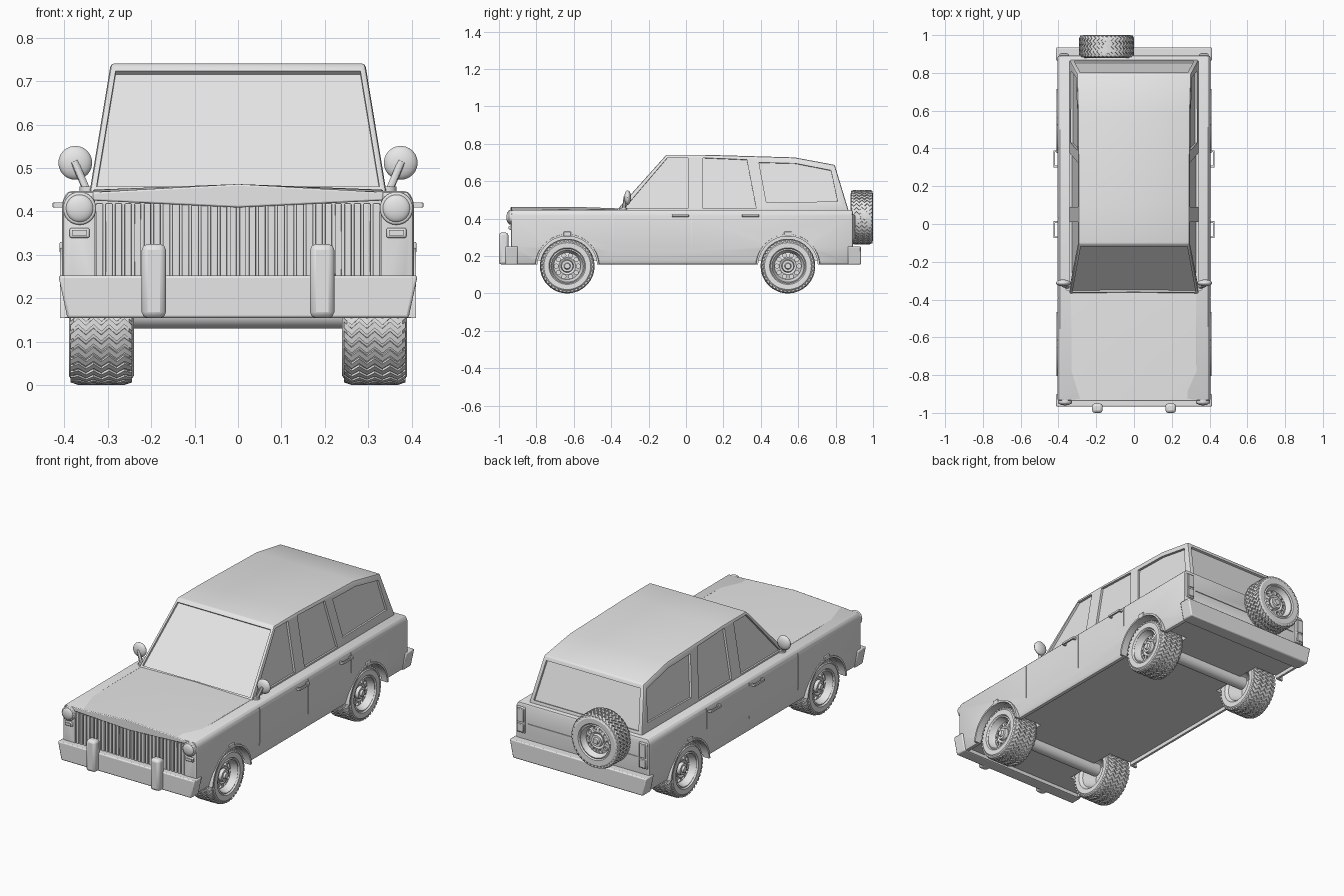
import bpy, bmesh
from math import sin, cos, pi, radians
from mathutils import Vector, Matrix

if "Cube" in bpy.data.objects:
    bpy.data.objects.remove(bpy.data.objects["Cube"])

paint = bpy.data.materials.new("plain_grey")
paint.use_nodes = True
GREY = (0.8, 0.8, 0.8, 1)
paint.diffuse_color = GREY
paint.node_tree.nodes["Principled BSDF"].inputs["Base Color"].default_value = GREY
parts = []


def finish(name, bm, bevel=0.0):
    bmesh.ops.remove_doubles(bm, verts=bm.verts, dist=1e-5)
    bmesh.ops.recalc_face_normals(bm, faces=bm.faces)
    mesh = bpy.data.meshes.new(name)
    bm.to_mesh(mesh)
    bm.free()
    mesh.materials.append(paint)
    ob = bpy.data.objects.new(name, mesh)
    bpy.context.collection.objects.link(ob)
    parts.append(ob)
    if bevel:
        mod = ob.modifiers.new("soft_edges", 'BEVEL')
        mod.width, mod.segments, mod.limit_method = bevel, 2, 'ANGLE'
    return ob


def add_loft(bm, rings, loop=False):
    """Skin closed rings of points, either capped or joined end to end."""
    vs = [[bm.verts.new(p) for p in r] for r in rings]
    n = len(rings[0])
    for i in range(len(vs) - (not loop)):
        a, b = vs[i], vs[(i + 1) % len(vs)]
        for j in range(n):
            k = (j + 1) % n
            bm.faces.new((a[j], a[k], b[k], b[j]))
    if not loop:
        bm.faces.new(vs[0])
        bm.faces.new(vs[-1])


def loft(name, rings, loop=False, bevel=0.0):
    bm = bmesh.new()
    add_loft(bm, rings, loop)
    return finish(name, bm, bevel)


def box(name, x, y, z, bevel=0.0):
    return loft(name, [[(x[0], y[0], h), (x[1], y[0], h), (x[1], y[1], h), (x[0], y[1], h)]
                       for h in z], bevel=bevel)


def rod(name, p, q, r, sides=24, bevel=0.0):
    p, q = Vector(p), Vector(q)
    bm = bmesh.new()
    m = Matrix.Translation((p + q) / 2) @ (q - p).to_track_quat('Z', 'Y').to_matrix().to_4x4()
    bmesh.ops.create_cone(bm, cap_ends=True, segments=sides, radius1=r, radius2=r,
                          depth=(q - p).length, matrix=m)
    return finish(name, bm, bevel)


def ball(name, centre, size):
    bm = bmesh.new()
    bmesh.ops.create_uvsphere(bm, u_segments=24, v_segments=12, radius=1,
                              matrix=Matrix.Translation(centre) @ Matrix.Diagonal((*size, 1)))
    return finish(name, bm)


def lathe(name, profile, steps=48):
    return loft(name, [[(x, r * cos(a), r * sin(a)) for x, r in profile]
                       for a in (2 * pi * i / steps for i in range(steps))], loop=True)


def cut(ob, cutters):
    for c in cutters:
        mod = ob.modifiers.new("cut", 'BOOLEAN')
        mod.object, mod.operation, mod.solver = c, 'DIFFERENCE', 'EXACT'
    bpy.context.view_layer.objects.active = ob
    for mod in list(ob.modifiers):
        bpy.ops.object.modifier_apply(modifier=mod.name)
    for c in cutters:
        parts.remove(c)
        bpy.data.objects.remove(c)


def pane_cutter(points, normal, depth=0.012):
    n = Vector(normal).normalized()
    return loft("pane_cutter", [[Vector(p) + n * d for p in points] for d in (-depth, 0.05)])


AXLES = (-0.635, 0.545)
HUB_Z = 0.146

# Lower body: one section along the length
half = [(0.388, 0.155), (0.405, 0.25), (0.405, 0.425), (0.392, 0.447)]
section = half + [(-x, z) for x, z in reversed(half)]
body = loft("body", [[(x, y, z) for x, z in section] for y in (-0.935, 0.892)], bevel=0.01)
tools = [box("floor_cutter", (-0.37, 0.37), (-0.9, 0.86), (0.1, 0.175)),
         box("grille_cutter", (-0.33, 0.33), (-1, -0.918), (0.2, 0.425)),
         box("tailgate_seam", (-0.33, 0.33), (0.888, 1), (0.338, 0.342))]
for s in (1, -1):
    for y in AXLES:
        tools.append(rod("arch_cutter", (s * 0.235, y, HUB_Z), (s * 0.5, y, HUB_Z), 0.163, 32))
    for y in (-0.39, 0.03, 0.4):
        tools.append(box("door_seam", sorted((s * 0.4, s * 0.5)), (y - 0.002, y + 0.002),
                         (0.1 if y < 0.2 else 0.32, 0.5)))
cut(body, tools)

# Bonnet with a raised centre and a dipped front edge
rings = []
for y, edge, crown, low, dip in ((-0.937, 0.444, 0.463, 0.425, 0.409),
                                 (-0.6, 0.45, 0.463, 0.43, 0.42), (-0.35, 0.449, 0.454, 0.43, 0.42)):
    rings.append([(0.335, y, low), (0.335, y, edge), (0, y, crown),
                  (-0.335, y, edge), (-0.335, y, low), (0, y, dip)])
loft("bonnet", rings, bevel=0.004)


# Cabin, leaning inwards towards the roof
def side_x(z):
    return 0.342 - (z - 0.445) * 0.165


outline = [(-0.375, 0.44), (-0.105, 0.741), (0.1, 0.741), (0.58, 0.727), (0.795, 0.687), (0.87, 0.44)]
cabin = loft("cabin", [[(s * side_x(z), y, z) for y, z in outline] for s in (1, -1)], bevel=0.008)
side_windows = [
    [(-0.33, 0.455), (-0.1, 0.725), (0.01, 0.725), (0.01, 0.455)],
    [(0.09, 0.455), (0.09, 0.725), (0.325, 0.715), (0.375, 0.455)],
    [(0.43, 0.485), (0.39, 0.7), (0.585, 0.695), (0.775, 0.658), (0.81, 0.492)]]
tools = []
for s in (1, -1):
    for win in side_windows:
        tools.append(pane_cutter([(s * side_x(z), y, z) for y, z in win], (s, 0, 0.165)))


def end_pane(low, high, z0, z1, margin):
    """Window across the front or back, lying on the slope from low to high."""
    def y_at(z):
        return low[0] + (high[0] - low[0]) * (z - low[1]) / (high[1] - low[1])
    out = 1 if low[0] > 0 else -1
    normal = (0, out * (high[1] - low[1]), abs(high[0] - low[0]))
    return pane_cutter([(s * (side_x(z) - margin), y_at(z), z)
                        for s, z in ((1, z0), (1, z1), (-1, z1), (-1, z0))], normal)


tools += [end_pane(outline[0], outline[1], 0.457, 0.724, 0.014),
          end_pane(outline[5], outline[4], 0.462, 0.664, 0.022)]
cut(cabin, tools)

# Grille bars
count = 30
for i in range(count):
    x = -0.319 + 0.638 * i / (count - 1)
    box("grille_bar", (x - 0.008, x + 0.008), (-0.932, -0.91), (0.22, 0.418), 0.002)

# Bumpers flare outwards at the top
for name, y0, y1 in (("front_bumper", -0.967, -0.9), ("rear_bumper", 0.865, 0.935)):
    loft(name, [[(-x, y0, z), (x, y0, z), (x, y1, z), (-x, y1, z)]
                for x, z in ((0.393, 0.154), (0.414, 0.252))], bevel=0.006)

# Axles
for y in AXLES:
    rod("axle", (-0.28, y, 0.165), (0.28, y, 0.165), 0.035)

# Paired fittings
for s in (1, -1):
    def span(a, b):
        return sorted((s * a, s * b))

    box("overrider", span(0.166, 0.222), (-1.0, -0.95), (0.154, 0.325), 0.014)
    rod("headlight_rim", (s * 0.365, -0.9, 0.407), (s * 0.365, -0.95, 0.407), 0.038, 32, 0.004)
    ball("headlight_lens", (s * 0.365, -0.948, 0.407), (0.032, 0.012, 0.032))
    box("indicator", span(0.342, 0.388), (-0.945, -0.92), (0.339, 0.362), 0.004)
    box("indicator_lens", span(0.348, 0.382), (-0.949, -0.93), (0.344, 0.357))
    box("tail_light_frame", span(0.345, 0.395), (0.88, 0.9), (0.285, 0.425), 0.004)
    box("tail_light_upper", span(0.351, 0.389), (0.89, 0.906), (0.345, 0.418), 0.003)
    box("tail_light_lower", span(0.351, 0.389), (0.89, 0.906), (0.292, 0.335), 0.003)
    rod("mirror_stem", (s * 0.345, -0.335, 0.44), (s * 0.377, -0.325, 0.515), 0.009, 12)
    rod("mirror_foot", (s * 0.345, -0.335, 0.44), (s * 0.345, -0.335, 0.457), 0.02, 16)
    ball("mirror_shell", (s * 0.375, -0.312, 0.512), (0.039, 0.018, 0.039))
    for y in (-0.075, 0.3):
        box("handle_bar", span(0.418, 0.427), (y, y + 0.09), (0.409, 0.421), 0.002)
        for e in (y, y + 0.08):
            box("handle_post", span(0.4, 0.422), (e, e + 0.01), (0.409, 0.421))

    # Wheel arch lips
    for y in AXLES:
        rings = []
        for i in range(25):
            a = radians(3 + 174 * i / 24)
            rings.append([(s * x, y + r * cos(a), HUB_Z + r * sin(a))
                          for x, r in ((0.375, 0.16), (0.41, 0.16), (0.41, 0.17), (0.375, 0.174))])
        loft("arch_lip", rings)
        box("arch_tab", span(0.39, 0.411), (y - 0.02, y + 0.02), (0.304, 0.33), 0.003)

# Master wheel: tyre, zigzag tread and pierced rim, facing +x
tyre = lathe("tyre", [(-0.06, 0.088), (-0.074, 0.098), (-0.075, 0.125), (-0.064, 0.14),
                      (0.064, 0.14), (0.075, 0.125), (0.074, 0.098), (0.06, 0.088)])
bm = bmesh.new()
ribs, zigs = 40, 8
for k in range(ribs):
    rings = []
    for j in range(zigs + 1):
        x = -0.071 + 0.142 * j / zigs
        a = 2 * pi * (k + 0.7 * (j % 2)) / ribs
        drop = 0.006 if j in (0, zigs) else 0
        rings.append([(x, r * cos(a + d), r * sin(a + d))
                      for r, d in ((0.128, 0), (0.146 - drop, 0), (0.146 - drop, 0.1), (0.128, 0.1))])
    add_loft(bm, rings)
tread = finish("tread", bm)
rim = lathe("rim", [(0.066, 0.093), (0.07, 0.086), (0.045, 0.078), (0.034, 0.072), (0.042, 0.045),
                    (0.036, 0.034), (0.052, 0.03), (0.052, 0.018), (0.062, 0.014), (0.062, 0),
                    (0.01, 0), (0.01, 0.06), (-0.06, 0.084), (-0.064, 0.093)])
tools = []
for i in range(10):
    a = 2 * pi * i / 10
    y, z = 0.059 * cos(a), 0.059 * sin(a)
    tools.append(rod("rim_hole", (0.02, y, z), (0.1, y, z), 0.011, 12))
cut(rim, tools)

# Place four road wheels and the spare
places = [("wheel", (s * 0.315, y, HUB_Z), 0 if s > 0 else pi, 1) for s in (1, -1) for y in AXLES]
places.append(("spare", (-0.145, 0.94, 0.408), pi / 2, 0.8))
for i, (name, pos, turn, width) in enumerate(places):
    for src in (tyre, tread, rim):
        ob = src
        if i:
            ob = bpy.data.objects.new(name + "_" + src.name, src.data)
            bpy.context.collection.objects.link(ob)
            parts.append(ob)
        ob.location = pos
        ob.rotation_euler.z = turn
        ob.scale.x = width

# Smooth the round parts, keep edges crisp
bpy.ops.object.select_all(action='DESELECT')
for ob in parts:
    ob.select_set(True)
bpy.context.view_layer.objects.active = body
bpy.ops.object.shade_smooth_by_angle(angle=radians(30))
